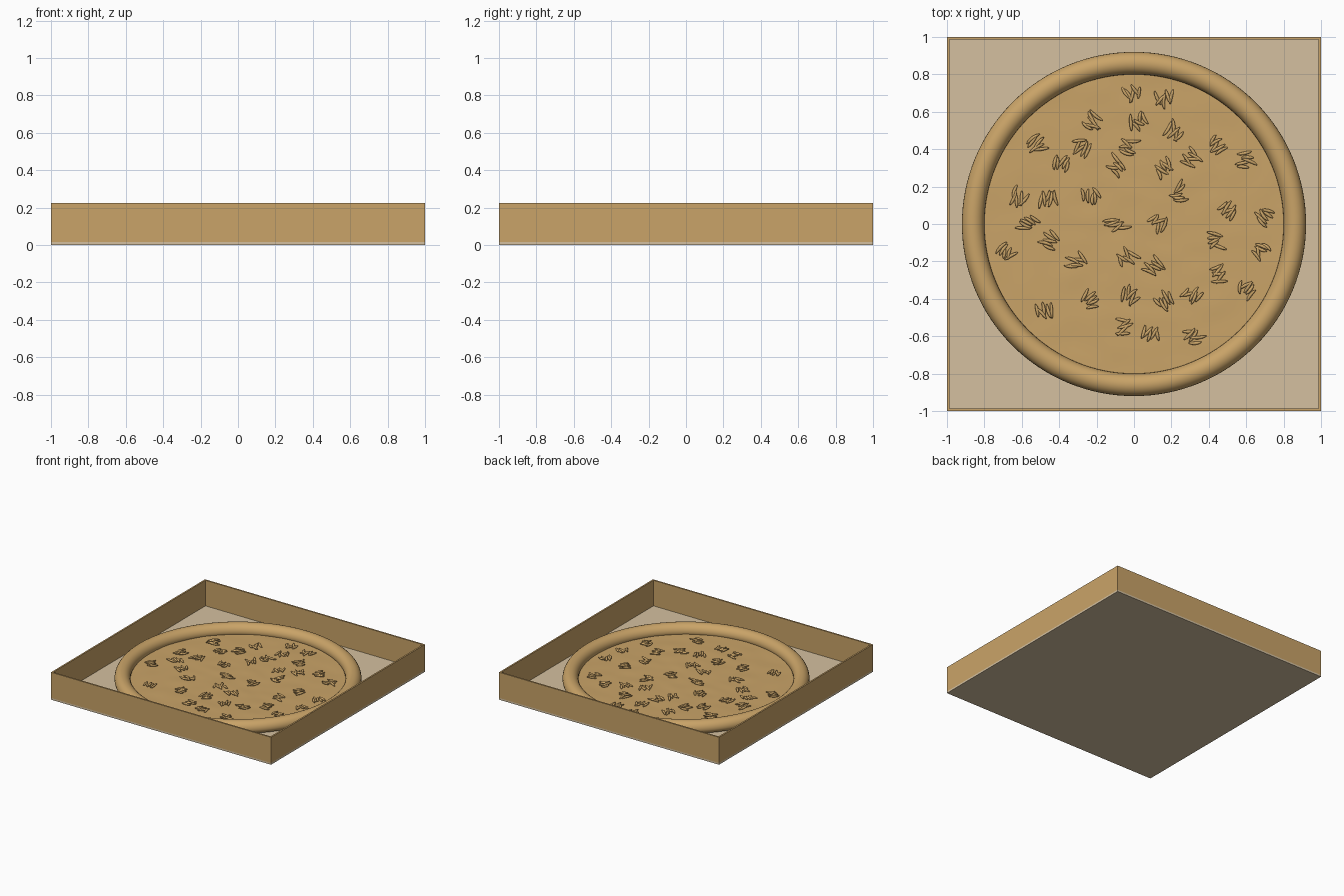
import bpy, bmesh, math, random
from mathutils import Matrix, Vector, noise

cube = bpy.data.objects.get("Cube")
if cube:
    bpy.data.objects.remove(cube, do_unlink=True)

random.seed(4)
WALL_TOP, BASE_TOP, WALL = 0.225, 0.015, 0.013
CRUST_R, CRUST_TUBE, CRUST_Z = 0.86, 0.06, 0.06
DOUGH_Z = 0.048


def material(name, color):
    mat = bpy.data.materials.new(name)
    mat.use_nodes = True
    rgba = (*color, 1)
    mat.diffuse_color = rgba
    mat.node_tree.nodes["Principled BSDF"].inputs["Base Color"].default_value = rgba
    return mat


def make_object(name, bm, mat, smooth=False):
    bmesh.ops.recalc_face_normals(bm, faces=bm.faces)
    for face in bm.faces:
        face.smooth = smooth
    mesh = bpy.data.meshes.new(name)
    bm.to_mesh(mesh)
    bm.free()
    mesh.materials.append(mat)
    obj = bpy.data.objects.new(name, mesh)
    bpy.context.collection.objects.link(obj)
    return obj


def lathe(profile, steps, closed):
    """Spin a (radius, height) profile around the z axis."""
    bm = bmesh.new()
    verts = [bm.verts.new((r, 0, z)) for r, z in profile]
    pairs = list(zip(verts, verts[1:]))
    if closed:
        pairs.append((verts[-1], verts[0]))
    edges = [bm.edges.new(pair) for pair in pairs]
    bmesh.ops.spin(bm, geom=verts + edges, axis=(0, 0, 1), cent=(0, 0, 0),
                   angle=math.tau, steps=steps)
    bmesh.ops.remove_doubles(bm, verts=bm.verts, dist=0.0001)
    return bm


tan = material("baked_tan", (0.59, 0.37, 0.138))
beige = material("pale_beige", (0.66, 0.53, 0.35))

# Box base
bm = bmesh.new()
bmesh.ops.create_cube(bm, size=1, matrix=Matrix.Translation((0, 0, BASE_TOP / 2))
                      @ Matrix.Diagonal((2, 2, BASE_TOP, 1)))
make_object("box_base", bm, beige)

# Box walls: a square frame, open at the top
bm = bmesh.new()
corners = [(-1, -1), (1, -1), (1, 1), (-1, 1)]
section = [(1, BASE_TOP), (1, WALL_TOP), (1 - WALL, WALL_TOP), (1 - WALL, BASE_TOP)]
rings = [[bm.verts.new((x * s, y * s, z)) for s, z in section] for x, y in corners]
for i, ring in enumerate(rings):
    after = rings[(i + 1) % len(rings)]
    for j in range(len(section)):
        k = (j + 1) % len(section)
        bm.faces.new((ring[j], after[j], after[k], ring[k]))
make_object("box_walls", bm, tan)

# Round crust
tube = [math.tau * i / 24 for i in range(24)]
profile = [(CRUST_R + CRUST_TUBE * math.cos(a), CRUST_Z + 0.75 * CRUST_TUBE * math.sin(a)
            if math.sin(a) < 0 else CRUST_Z + CRUST_TUBE * math.sin(a)) for a in tube]
make_object("crust", lathe(profile, 128, True), tan, True)

# Slightly uneven dough inside the crust
bm = lathe([(0.81 * i / 24, DOUGH_Z) for i in range(25)], 96, False)
for vert in bm.verts:
    vert.co.z += 0.003 * noise.noise(Vector((vert.co.x * 6, vert.co.y * 9, 0)))
make_object("dough", bm, tan, True)

# Clusters of topping shreds: x and y in hundredths, main direction in degrees
clusters = [
    (-1, 70, 100), (16, 67, 80), (-23, 55, 150), (2, 55, 120), (22, 50, 60),
    (-52, 43, 20), (-28, 41, 40), (-3, 41, 160), (44, 42, 45), (60, 34, 170),
    (-39, 32, 65), (-9, 31, 160), (16, 30, 120), (31, 35, 150), (-62, 14, 60),
    (-46, 14, 80), (-23, 15, 110), (24, 16, 30), (51, 8, 50), (70, 4, 150),
    (-56, 0, 150), (-9, 0, 35), (13, 1, 45), (-45, -9, 160), (-68, -14, 50),
    (43, -9, 10), (68, -14, 130), (-31, -20, 150), (-4, -18, 140), (11, -23, 140),
    (45, -27, 30), (60, -35, 50), (-24, -41, 30), (-2, -38, 60), (16, -41, 120),
    (31, -38, 50), (-48, -46, 110), (-6, -55, 10), (9, -58, 70), (32, -60, 30),
]
bm = bmesh.new()
for x, y, degrees in clusters:
    for i in range(5):
        angle = math.radians(degrees + random.uniform(-35, 35))
        side = (i - 2) * 0.018
        center = Vector((x / 100, y / 100, DOUGH_Z + 0.006 + random.uniform(0, 0.004)))
        across = Vector((-math.sin(math.radians(degrees)), math.cos(math.radians(degrees)), 0))
        along = Vector((across.y, -across.x, 0))
        center += across * side + along * random.uniform(-0.02, 0.02)
        place = (Matrix.Translation(center) @ Matrix.Rotation(angle, 4, 'Z')
                 @ Matrix.Rotation(random.uniform(-0.1, 0.1), 4, 'Y'))
        size = Matrix.Diagonal((random.uniform(0.032, 0.048), 0.009, 0.008, 1))
        shred = bmesh.ops.create_uvsphere(bm, u_segments=10, v_segments=8, radius=1)["verts"]
        bend = random.uniform(-0.008, 0.008)
        for vert in shred:
            bow = vert.co.x ** 2
            vert.co = size @ vert.co
            vert.co.y += bend * bow
            vert.co = place @ vert.co
make_object("topping_shreds", bm, tan, True)
